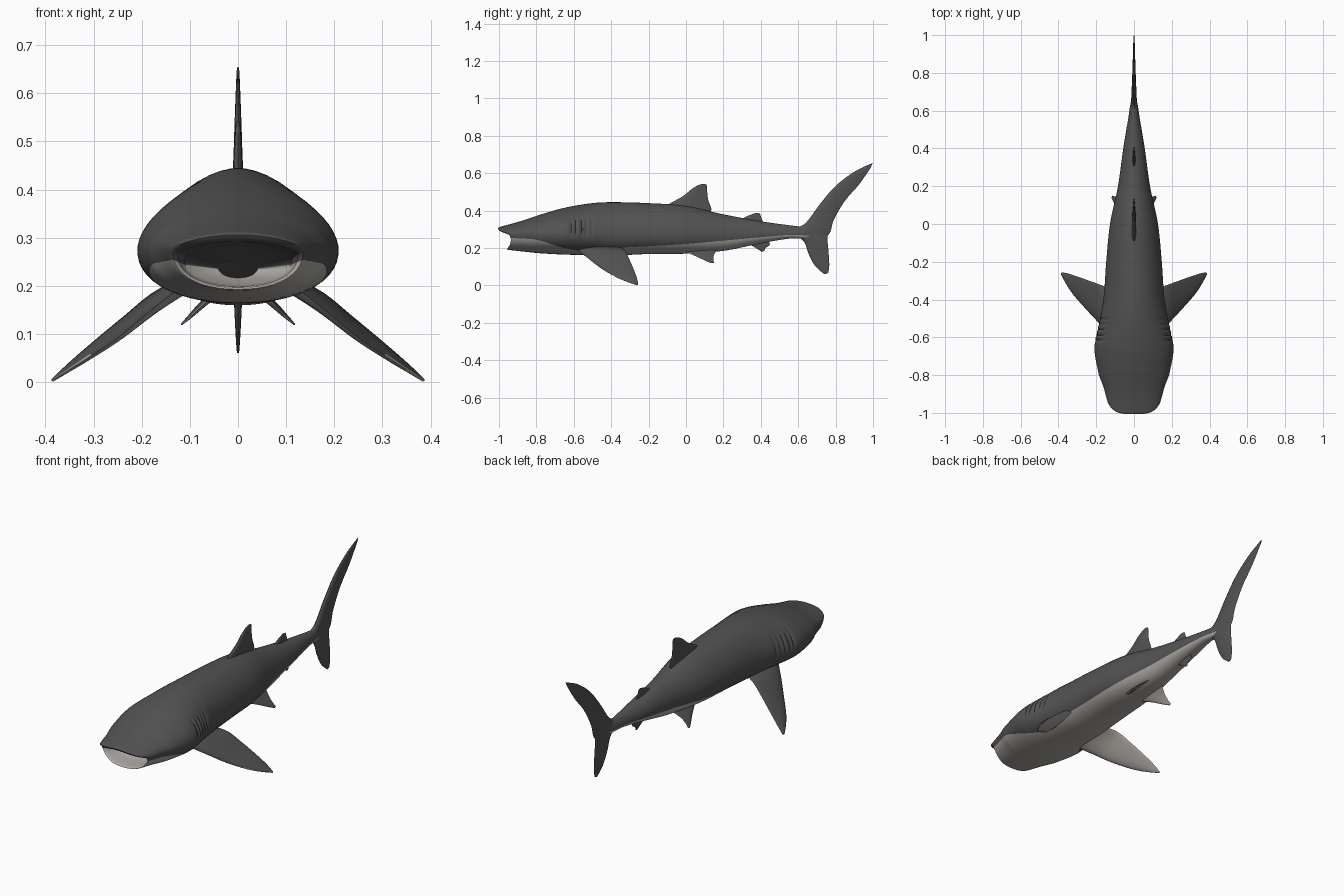
import bpy, bmesh, math
from mathutils import Vector

cube = bpy.data.objects.get("Cube")
if cube:
    bpy.data.objects.remove(cube, do_unlink=True)


def make_material(name, colour):
    mat = bpy.data.materials.new(name)
    mat.use_nodes = True
    mat.diffuse_color = colour
    mat.node_tree.nodes["Principled BSDF"].inputs["Base Color"].default_value = colour
    return mat


SKIN = make_material("dark grey skin", (.085, .085, .085, 1))
BELLY = make_material("pale belly", (.42, .395, .365, 1))


def spline(rows, steps):
    """Smoothly interpolate rows of numbers, passing through every row."""
    result = []
    for i in range(len(rows) - 1):
        a, b = rows[max(i - 1, 0)], rows[i]
        c, d = rows[i + 1], rows[min(i + 2, len(rows) - 1)]
        for k in range(steps):
            t = k / steps
            result.append([q + t * ((r - p) + t * (2 * p - 5 * q + 4 * r - s
                           + t * (3 * q - p - 3 * r + s))) / 2
                           for p, q, r, s in zip(a, b, c, d)])
    result.append(list(rows[-1]))
    return result


def loft(name, rings, paint):
    """Skin closed rings, cap both ends and colour the faces by a rule."""
    bm = bmesh.new()
    loops = [[bm.verts.new(p) for p in ring] for ring in rings]
    count = len(loops[0])
    sides = []
    for a, b in zip(loops, loops[1:]):
        for i in range(count):
            j = (i + 1) % count
            sides.append((bm.faces.new((a[i], a[j], b[j], b[i])), i))
    bm.faces.new(loops[0])
    bm.faces.new(loops[-1])
    bmesh.ops.recalc_face_normals(bm, faces=bm.faces)
    for face, i in sides:
        face.material_index = int(paint(face, i))
    mesh = bpy.data.meshes.new(name)
    bm.to_mesh(mesh)
    bm.free()
    mesh.materials.append(SKIN)
    mesh.materials.append(BELLY)
    obj = bpy.data.objects.new(name, mesh)
    bpy.context.collection.objects.link(obj)
    bpy.ops.object.select_all(action="DESELECT")
    obj.select_set(True)
    bpy.context.view_layer.objects.active = obj
    bpy.ops.object.shade_smooth_by_angle(angle=math.radians(50))
    return obj


# Body stations: y, half width, top, bottom, height of the belly colour line
STATIONS = [
    (-1, .14, .312, .19, .255),
    (-.95, .15, .325, .186, .252),
    (-.88, .164, .345, .18, .25),
    (-.78, .19, .378, .172, .24),
    (-.65, .209, .415, .165, .2),
    (-.5, .18, .44, .162, .18),
    (-.38, .16, .445, .16, .2),
    (-.2, .147, .44, .168, .21),
    (0, .127, .425, .17, .222),
    (.2, .085, .38, .185, .24),
    (.4, .057, .343, .225, .258),
    (.55, .032, .322, .25, .27),
    (.64, .018, .31, .25, .268),
    (.7, .004, .295, .255, .268),
]
UPPER, LOWER = 18, 10
MIDDLE = .275


def clamp(v):
    return max(0, min(1, v))


def gill_depth(y, z):
    """Five vertical grooves on each flank."""
    if not -.63 < y < -.49:
        return 0
    window = clamp(1 - abs((z - .315) / .055) ** 4)
    wave = max(0, math.cos(math.tau * (y + .616) / .028))
    return .05 * window * wave


def body_ring(row):
    y, width, top, bottom, line = row
    split = math.asin(clamp((MIDDLE - line) / (MIDDLE - bottom)) ** 1.1)
    quarter = math.pi / 2
    angles = [quarter - (quarter + split) * i / UPPER for i in range(UPPER)]
    angles += [-split - (quarter - split) * i / LOWER for i in range(LOWER + 1)]
    half = []
    for angle in angles:
        up = angle > 0
        power = 1.1 if up else .9
        rise = abs(math.sin(angle)) ** power
        z = MIDDLE + rise * (top - MIDDLE if up else bottom - MIDDLE)
        side = abs(math.cos(angle)) ** power
        # The snout is blunt, with the lower jaw set back
        fade = clamp((-.8 - y) / .2)
        back = fade * (.05 * side ** 4 + .05 * clamp((.29 - z) / .08))
        half.append(Vector((width * side * (1 - gill_depth(y, z)), y + back, z)))
    half[0].x = half[-1].x = 0
    return half + [Vector((-p.x, p.y, p.z)) for p in half[-2:0:-1]]


rings = [body_ring(row) for row in spline(STATIONS, 20)]

# Mouth cavity: the lip ring rolls inward and back
lip = rings[0]
for scale, depth in ((.93, -.006), (.84, -.002), (.76, .015), (.72, .06), (.6, .11), (.3, .14)):
    wide = (1 + scale) / 2 if scale > .5 else scale
    rings.insert(0, [Vector((p.x * wide, p.y + depth, .228 + (p.z - .228) * scale)) for p in lip])

loft("body", rings, lambda face, i: UPPER <= i < UPPER + 2 * LOWER)


def fin(name, sections, thickness, pale_below=False, paired=False):
    """Loft a tapering blade; each section is a leading and a trailing point."""
    rows = spline([tuple(a) + tuple(b) for a, b in sections], 8)
    span = Vector(rows[-1][:3]) - Vector(rows[0][:3])
    blade = []
    for n, row in enumerate(rows):
        lead, trail = Vector(row[:3]), Vector(row[3:])
        chord = trail - lead
        normal = chord.cross(span).normalized()
        size = thickness * (1 - .85 * n / (len(rows) - 1))
        ring = []
        for k in range(20):
            angle = math.tau * k / 20
            u = (1 - math.cos(angle)) / 2
            bulge = math.sin(angle) * (1.25 - .75 * u)
            ring.append(lead + chord * u + normal * size * bulge)
        blade.append(ring)
    obj = loft(name, blade, lambda face, i: pale_below and face.normal.z < -.1)
    if paired:
        obj.modifiers.new("Mirror", "MIRROR").use_mirror_merge = False
    return obj


def upright(pairs):
    """Sections on the centre plane from (y, z) leading and trailing points."""
    return [((0, a, b), (0, c, d)) for a, b, c, d in pairs]


# Fins on the centre line
fin("dorsal_fin", upright([
    (-.14, .39, .13, .395), (-.09, .435, .135, .412), (-.02, .475, .118, .46),
    (.03, .515, .113, .505), (.07, .538, .112, .53), (.095, .543, .108, .54)]), .015)
fin("second_dorsal_fin", upright([
    (.28, .34, .41, .34), (.31, .362, .408, .35),
    (.35, .38, .4, .37), (.375, .388, .395, .385)]), .01)
fin("anal_fin", upright([
    (.32, .24, .44, .24), (.35, .215, .448, .218),
    (.385, .193, .425, .2), (.405, .18, .418, .184)]), .008)
fin("tail_upper_lobe", upright([
    (.56, .305, .7, .23), (.635, .33, .765, .275), (.72, .44, .79, .35),
    (.8, .532, .848, .45), (.9, .608, .925, .54), (.998, .655, .988, .63)]), .018)
fin("tail_lower_lobe", upright([
    (.57, .28, .76, .3), (.63, .235, .757, .24), (.655, .17, .762, .18),
    (.69, .105, .766, .11), (.74, .06, .76, .066)]), .016)

# Paired fins
fin("pectoral_fin", [
    ((.11, -.6, .205), (.11, -.35, .205)), ((.18, -.53, .15), (.17, -.325, .185)),
    ((.25, -.455, .092), (.23, -.303, .14)), ((.32, -.375, .045), (.3, -.278, .082)),
    ((.36, -.315, .02), (.35, -.262, .038)), ((.387, -.264, .003), (.38, -.256, .008))],
    .022, pale_below=True, paired=True)
fin("pelvic_fin", [
    ((.04, -.03, .19), (.04, .17, .195)), ((.075, .05, .158), (.075, .15, .165)),
    ((.1, .1, .134), (.1, .146, .14)), ((.118, .135, .119), (.116, .15, .122))],
    .01, pale_below=True, paired=True)
